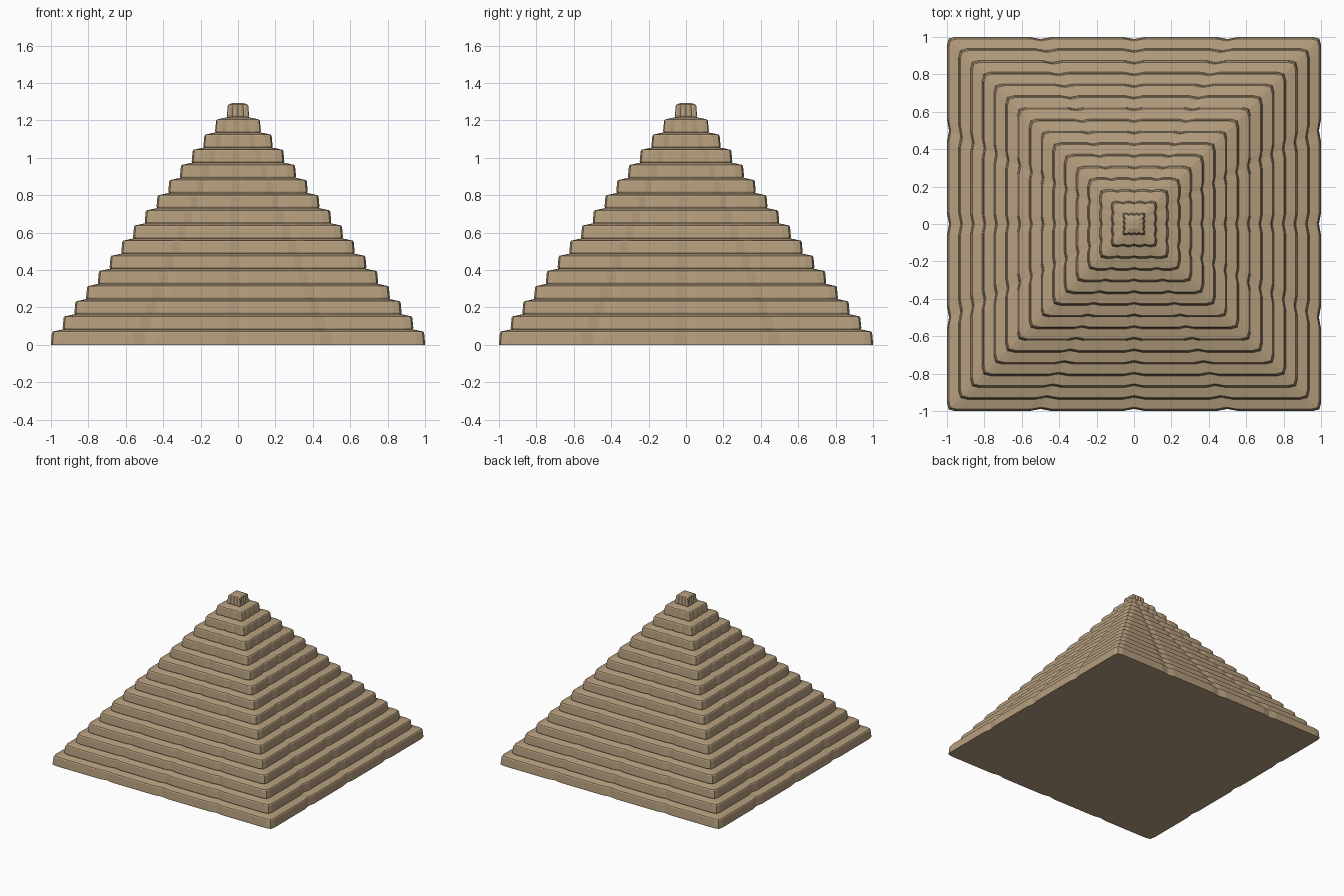
import bpy
import bmesh
from mathutils import Vector, Matrix

if "Cube" in bpy.data.objects:
    bpy.data.objects.remove(bpy.data.objects["Cube"], do_unlink=True)

TIERS = 16
STEP_IN = 0.0627
STEP_UP = 0.081

# Single sandstone colour
stone = bpy.data.materials.new("sandstone")
colour = (0.456, 0.337, 0.205, 1)
stone.diffuse_color = colour
stone.use_nodes = True
stone.node_tree.nodes["Principled BSDF"].inputs["Base Color"].default_value = colour


def outline(half, full, z):
    """Square ring with softened corners and three worn joints on each side."""
    width = min(0.02 + 0.04 * full, 0.2 * full)
    depth = 0.005 + 0.006 * full
    corner = min(0.045, 0.2 * full)
    k = half / full
    side = [(-half + corner * 0.2, corner * 0.2), (-half + corner, 0)]
    for centre in (-0.5, 0, 0.5):
        x = centre * full
        side += [((x - width) * k, 0), (x * k, depth * k), ((x + width) * k, 0)]
    side.append((half - corner, 0))
    ring = []
    for quarter in range(4):
        turn = Matrix.Rotation(quarter * 1.5707963, 3, "Z")
        ring += [turn @ Vector((x, d - half, z)) for x, d in side]
    return ring


def loft(name, rings):
    """Closed solid through equal rings."""
    bm = bmesh.new()
    loops = [[bm.verts.new(p) for p in ring] for ring in rings]
    count = len(loops[0])
    for low, high in zip(loops, loops[1:]):
        for i in range(count):
            j = (i + 1) % count
            bm.faces.new((low[i], low[j], high[j], high[i]))
    bm.faces.new(loops[0][::-1])
    bm.faces.new(loops[-1])
    mesh = bpy.data.meshes.new(name)
    bm.to_mesh(mesh)
    bm.free()
    mesh.materials.append(stone)
    obj = bpy.data.objects.new(name, mesh)
    bpy.context.collection.objects.link(obj)


# Stacked tiers: riser, rounded lip, then a gently sloping tread
for tier in range(TIERS):
    half = 1 - tier * STEP_IN
    base = tier * STEP_UP
    top = base + STEP_UP
    last = tier == TIERS - 1
    inner = half * 0.4 if last else half - STEP_IN - 0.012
    profile = [
        (half - (0.004 if tier else 0), base),
        (half, base + 0.010),
        (half - 0.005, base + 0.064),
        (half - 0.010, base + 0.071),
        (inner, top - 0.002 if last else top + 0.004),
    ]
    name = "capstone" if last else f"step_{tier + 1}"
    loft(name, [outline(r, half, z) for r, z in profile])
